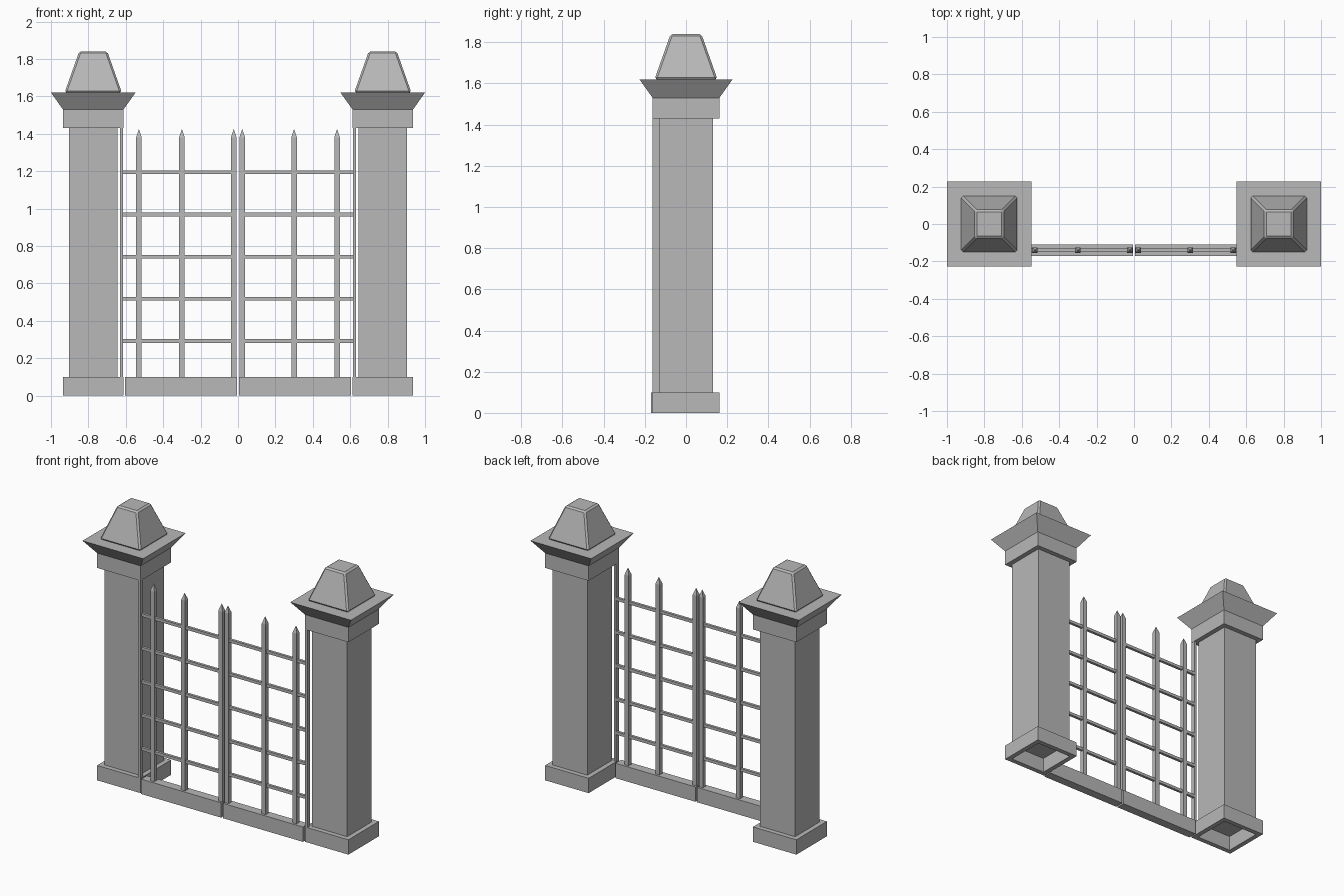
import bpy
import bmesh

cube = bpy.data.objects.get("Cube")
if cube:
    bpy.data.objects.remove(cube, do_unlink=True)

stone = bpy.data.materials.new("stone_grey")
stone.use_nodes = True
GREY = (0.48, 0.48, 0.48, 1)
stone.diffuse_color = GREY
stone.node_tree.nodes["Principled BSDF"].inputs["Base Color"].default_value = GREY


def finish(name, bm):
    bmesh.ops.recalc_face_normals(bm, faces=bm.faces)
    mesh = bpy.data.meshes.new(name)
    bm.to_mesh(mesh)
    bm.free()
    mesh.materials.append(stone)
    obj = bpy.data.objects.new(name, mesh)
    bpy.context.collection.objects.link(obj)
    return obj


def square_tower(name, profile, x, y, close_bottom=True):
    """Stack square rings given as (half width, height); zero width is a point."""
    bm = bmesh.new()
    rings = []
    for half, z in profile:
        corners = [(-1, -1), (1, -1), (1, 1), (-1, 1)]
        rings.append([bm.verts.new((x + half * a, y + half * b, z)) for a, b in corners])
    for low, high in zip(rings, rings[1:]):
        for i in range(4):
            j = (i + 1) % 4
            bm.faces.new((low[i], low[j], high[j], high[i]))
    bm.faces.new(rings[-1])
    if close_bottom:
        bm.faces.new(rings[0][::-1])
    bmesh.ops.remove_doubles(bm, verts=bm.verts, dist=0.0001)
    return finish(name, bm)


def box(name, x0, x1, y0, y1, z0, z1):
    bm = bmesh.new()
    bmesh.ops.create_cube(bm, size=1)
    for v in bm.verts:
        v.co = (x1 if v.co.x > 0 else x0,
                y1 if v.co.y > 0 else y0,
                z1 if v.co.z > 0 else z0)
    return finish(name, bm)


BASE, SHAFT = 0.162, 0.13
BASE_TOP, SHAFT_TOP, CAP_TOP = 0.1, 1.43, 1.62
GATE_Y = -0.14

for side, s in (("left", 1), ("right", -1)):
    px = s * 0.774

    # Stone pillar: hollow plinth and shaft, collar and flared cap
    box_open = [(SHAFT, 0), (BASE, 0), (BASE, BASE_TOP), (SHAFT, BASE_TOP)]
    square_tower(f"{side}_plinth", box_open, px, 0, False).data
    square_tower(f"{side}_shaft", [(SHAFT, 0), (SHAFT, SHAFT_TOP)], px, 0, False)
    square_tower(f"{side}_cap", [(BASE, SHAFT_TOP), (BASE, 1.53), (0.226, CAP_TOP)], px, 0)

    # Tapered finial with chamfered edges
    finial = square_tower(f"{side}_finial", [(0.153, CAP_TOP), (0.075, 1.84)], px, 0)
    bevel = finial.modifiers.new("chamfer", "BEVEL")
    bevel.width = 0.01
    bevel.segments = 1

    # Gate leaf: bottom beam and hinge post
    def span(a, b):
        return sorted((s * a, s * b))

    box(f"{side}_gate_beam", *span(0.006, 0.603), GATE_Y - 0.03, GATE_Y + 0.03, 0, BASE_TOP)
    box(f"{side}_hinge_post", *span(0.614, 0.63), GATE_Y - 0.022, GATE_Y + 0.008,
        BASE_TOP, SHAFT_TOP)

    # Horizontal rails
    for i in range(5):
        z = 0.292 + i * 0.2255
        box(f"{side}_rail_{i + 1}", *span(0.03, 0.616), GATE_Y - 0.009, GATE_Y + 0.009,
            z - 0.01, z + 0.01)

    # Pointed pickets
    for i, x in enumerate((0.023, 0.3, 0.53)):
        square_tower(f"{side}_picket_{i + 1}",
                     [(0.015, BASE_TOP), (0.015, 1.38), (0, 1.425)], s * x, GATE_Y)
